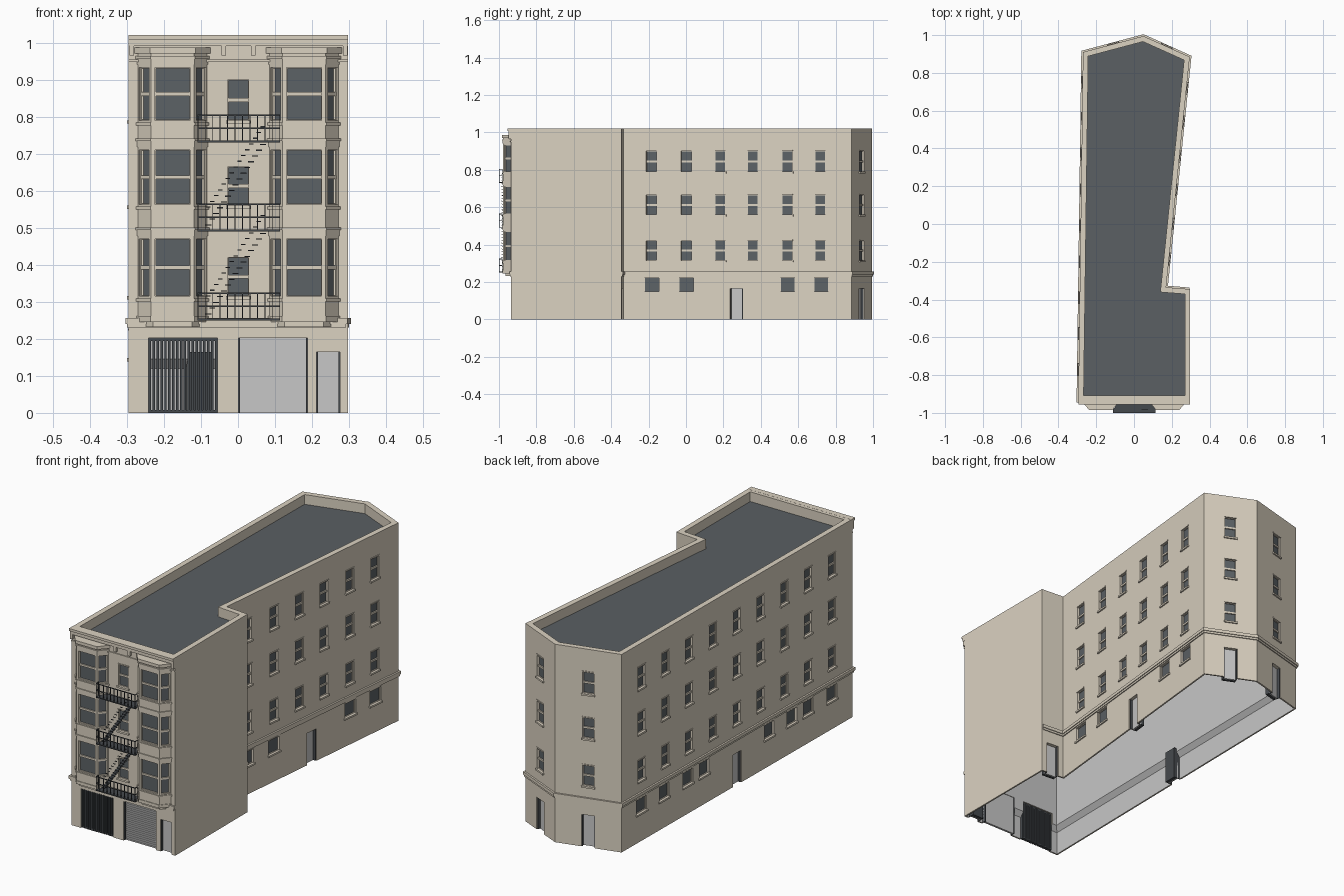
import bpy, bmesh
from mathutils import Matrix, Vector

if "Cube" in bpy.data.objects:
    bpy.data.objects.remove(bpy.data.objects["Cube"], do_unlink=True)


def material(name, rgb):
    m = bpy.data.materials.new(name)
    m.use_nodes = True
    m.diffuse_color = (*rgb, 1)
    m.node_tree.nodes["Principled BSDF"].inputs["Base Color"].default_value = (*rgb, 1)
    return m


STONE = material("stone", (.71, .645, .535))
GREY = material("light_grey", (.57, .57, .57))
GLASS = material("glass", (.108, .123, .133))
SLATE = material("roof_slate", (.103, .116, .126))
IRON = material("iron", (.06, .067, .075))

parts = {}


def mesh(name, mat=STONE):
    return parts.setdefault(name, (bmesh.new(), mat))[0]


def box(bm, M, x0, x1, y0, y1, z0, z1):
    S = Matrix.Diagonal((x1 - x0, y1 - y0, z1 - z0, 1))
    T = Matrix.Translation(((x0 + x1) / 2, (y0 + y1) / 2, (z0 + z1) / 2))
    bmesh.ops.create_cube(bm, size=1, matrix=M @ T @ S)


def offset(pts, d):
    """Move every edge of a counter-clockwise outline outwards by d."""
    out = []
    for i, p in enumerate(pts):
        a = (p - pts[i - 1]).normalized()
        b = (pts[(i + 1) % len(pts)] - p).normalized()
        na, nb = Vector((a.y, -a.x)), Vector((b.y, -b.x))
        out.append(p + (na + nb) * d / (1 + na.dot(nb)))
    return out


def prism(bm, pts, z0, z1):
    low = [bm.verts.new((*p, z0)) for p in pts]
    high = [bm.verts.new((*p, z1)) for p in pts]
    bm.faces.new(low[::-1])
    bm.faces.new(high)
    for i in range(len(pts)):
        j = (i + 1) % len(pts)
        bm.faces.new((low[i], low[j], high[j], high[i]))


def ring(bm, outer, rows):
    """Hollow wall from (height, thickness) rows; inside is grey except the last row."""
    O = [[bm.verts.new((*p, z)) for p in outer] for z, t in rows]
    I = [[bm.verts.new((*p, z)) for p in offset(outer, -t)] for z, t in rows]
    for i in range(len(outer)):
        j = (i + 1) % len(outer)
        bm.faces.new((O[0][j], O[0][i], I[0][i], I[0][j]))
        bm.faces.new((O[-1][i], O[-1][j], I[-1][j], I[-1][i]))
        for k in range(len(rows) - 1):
            bm.faces.new((O[k][i], O[k][j], O[k + 1][j], O[k + 1][i]))
            f = bm.faces.new((I[k][j], I[k][i], I[k + 1][i], I[k + 1][j]))
            f.material_index = 1 if k < len(rows) - 2 else 0


def frame(pts, i, t=.5):
    """Axes on wall i: x along it, y inwards, z up."""
    p, q = pts[i], pts[(i + 1) % len(pts)]
    d, o = (q - p).normalized(), p.lerp(q, t)
    return Matrix(((d.x, -d.y, 0, o.x), (d.y, d.x, 0, o.y), (0, 0, 1, 0), (0, 0, 0, 1)))


def at_y(pts, i, y):
    p, q = pts[i], pts[(i + 1) % len(pts)]
    return frame(pts, i, (y - p.y) / (q.y - p.y))


def window(M, w, z0, z1, cutter, rail=True, trim=True):
    h, b, m = w / 2, .002, (z0 + z1) / 2
    box(mesh(cutter), M, -h, h, -.02, .014, z0, z1)
    box(mesh("window_glass", GLASS), M, -h, h, .011, .016, z0, z1)
    s = mesh("window_sashes")
    for x in (-h, h - b):
        box(s, M, x, x + b, .006, .015, z0, z1)
    for z in (z0, z1 - b):
        box(s, M, -h, h, .006, .015, z, z + b)
    if rail:
        box(s, M, -h, h, .005, .015, m - .005, m + .005)
    if trim:
        t = mesh("window_sills")
        box(t, M, -h - .006, h + .006, -.007, .01, z0 - .009, z0)
        box(t, M, -h - .003, h + .003, -.003, .01, z1, z1 + .006)


def door(M, x0, x1, top, name="doors"):
    box(mesh("wall_cutter"), M, x0, x1, -.02, .06, -.02, top)
    box(mesh(name, GREY), M, x0, x1, .018, .025, 0, top)
    for x in (x0, x1 - .004):
        box(mesh("door_jambs", IRON), M, x, x + .004, .005, .03, 0, top)


# Main walls, roof and belt course
plan = [Vector(p) for p in ((-.295, -.935), (.297, -.935), (.297, -.345), (.17, -.335),
                            (.295, .885), (.05, .995), (-.27, .91))]
FRONT, NOTCH, RIGHT, BACK_R, BACK_L, LEFT = 0, 2, 3, 4, 5, 6
ring(mesh("walls"), plan, ((0, .008), (.12, .008), (.146, .028), (.97, .028), (1.02, .028)))
prism(mesh("roof", SLATE), offset(plan, -.02), .96, .97)
belt = [p.copy() for p in plan]
belt[1].x = belt[2].x = .286
for out, z0, z1 in ((.009, .24, .256), (.005, .23, .24)):
    ring(mesh("belt_course"), offset(belt, out), ((z0, out + .005), (z1, out + .005)))

# Plain side and rear windows and doors
floors = ((.315, .42), (.56, .665), (.79, .9))
right_ys = (-.185, .002, .182, .357, .54, .718)
left_ys = [.75 - .19 * i for i in range(9)]
spots = [at_y(plan, RIGHT, y) for y in right_ys] + [at_y(plan, LEFT, y) for y in left_ys]
spots += [frame(plan, BACK_R), frame(plan, BACK_L), frame(plan, FRONT)]
for M in spots:
    for z0, z1 in floors:
        window(M, .056, z0, z1, "wall_cutter")
for y in (-.183, .002, .543, .722):
    window(at_y(plan, RIGHT, y), .078, .148, .222, "wall_cutter", rail=False)
for y in (.75, .57, .38, .25, -.27, -.45, -.58, -.77):
    window(at_y(plan, LEFT, y), .078, .148, .222, "wall_cutter", rail=False)
F = frame(plan, FRONT)
for M, x0, x1 in ((at_y(plan, RIGHT, .27), -.034, .034), (at_y(plan, LEFT, -.014), -.034, .034),
                  (frame(plan, BACK_R), -.034, .034), (frame(plan, BACK_L), -.034, .034),
                  (frame(plan, NOTCH), -.034, .034), (F, .211, .274)):
    door(M, x0, x1, .165)
    box(mesh("door_backs", IRON), M, x0, x1, .026, .042, 0, .165)

# Street front: slatted garage door and barred gate
door(F, .001, .187, .202, "garage_door")
for i in range(20):
    box(mesh("garage_door", GREY), F, .001, .187, .014, .02, i * .01, i * .01 + .007)
box(mesh("wall_cutter"), F, -.242, -.057, -.02, .06, -.02, .202)
gate = mesh("gate", IRON)
for i in range(18):
    x = -.242 + i * .0105
    box(gate, F, x, x + .0065, .005, .022, 0, .202)
for z in (0, .194):
    box(gate, F, -.242, -.057, .008, .02, z, z + .008)

# Cornice with brackets
cornice = mesh("cornice")
for out, z0, z1 in ((.02, 1.008, 1.0205), (.013, .99, 1.008), (.005, .948, .954)):
    box(cornice, F, -.296, .296, -out, .01, z0, z1)
for x in (-.288, -.04, .04, .288):
    box(cornice, F, x - .006, x + .006, -.013, .01, .965, .99)

# Bay windows
for side in (-1, 1):
    c = side * .1775 + .001
    bay = [Vector(p) for p in ((c - .0975, -.93), (c - .058, -.978),
                               (c + .058, -.978), (c + .0975, -.93))]
    prism(mesh("bays"), bay, .25, .975)
    for z0, z1 in ((.315, .47), (.563, .71), (.79, .932)):
        for i, w in enumerate((.042, .094, .042)):
            window(frame(bay, i), w, z0, z1, "bay_cutter", trim=False)
        trim = mesh("bay_trim")
        prism(trim, offset(bay, .004), z0 - .014, z0 - .006)
        prism(trim, offset(bay, .002), z1 + .008, z1 + .024)
        prism(trim, offset(bay, .005), z1 + .024, z1 + .031)
    prism(trim, offset(bay, .007), .97, .986)
    prism(trim, offset(bay, .003), .246, .262)
    prism(trim, offset(bay, -.012), .232, .246)

# Fire escape: platforms, railings and stair flights
iron = mesh("fire_escape", IRON)
W = Matrix.Identity(4)
r = .0012
deck = [Vector(p) for p in ((-.078, -.937), (-.11, -.982), (-.11, -.999),
                            (.114, -.999), (.114, -.982), (.082, -.937))]
for z in (.25, .49, .73):
    prism(iron, deck, z, z + .005)
    for h in (.04, .075):
        box(iron, W, -.11, .114, -1, -.997, z + h - .004, z + h)
        for x in (-.11, .1115):
            box(iron, W, x, x + .0025, -1, -.981, z + h - .004, z + h)
    for i in range(12):
        x = -.1085 + i * .0201
        box(iron, W, x - r, x + r, -1, -.997, z, z + .075)
    for x in (-.11, .1115):
        box(iron, W, x, x + .0025, -.983, -.98, z, z + .075)
for z in (.256, .496):
    for i in range(15):
        x, s = -.08 + i * .0105, z + .01 + i * .0155
        box(iron, W, x - .008, x + .008, -.985, -.955, s, s + .003)
        box(iron, W, x - .006, x + .006, -.986, -.983, s + .048, s + .051)

# Turn the parts into objects
objects = {}
for name, (bm, mat) in parts.items():
    bmesh.ops.recalc_face_normals(bm, faces=bm.faces)
    me = bpy.data.meshes.new(name)
    bm.to_mesh(me)
    bm.free()
    me.materials.append(mat)
    objects[name] = bpy.data.objects.new(name, me)
    bpy.context.scene.collection.objects.link(objects[name])
objects["walls"].data.materials.append(GREY)

# Cut the openings and discard the cutters
for body, cutter in (("walls", "wall_cutter"), ("bays", "bay_cutter")):
    ob, cut = objects[body], objects[cutter]
    mod = ob.modifiers.new("openings", "BOOLEAN")
    mod.operation, mod.solver, mod.object = "DIFFERENCE", "EXACT", cut
    mod.use_self = True
    cut.hide_render = True
    bpy.context.view_layer.update()
    result = bpy.data.meshes.new_from_object(ob.evaluated_get(bpy.context.evaluated_depsgraph_get()))
    ob.modifiers.clear()
    ob.data = result
    bpy.data.objects.remove(cut, do_unlink=True)
